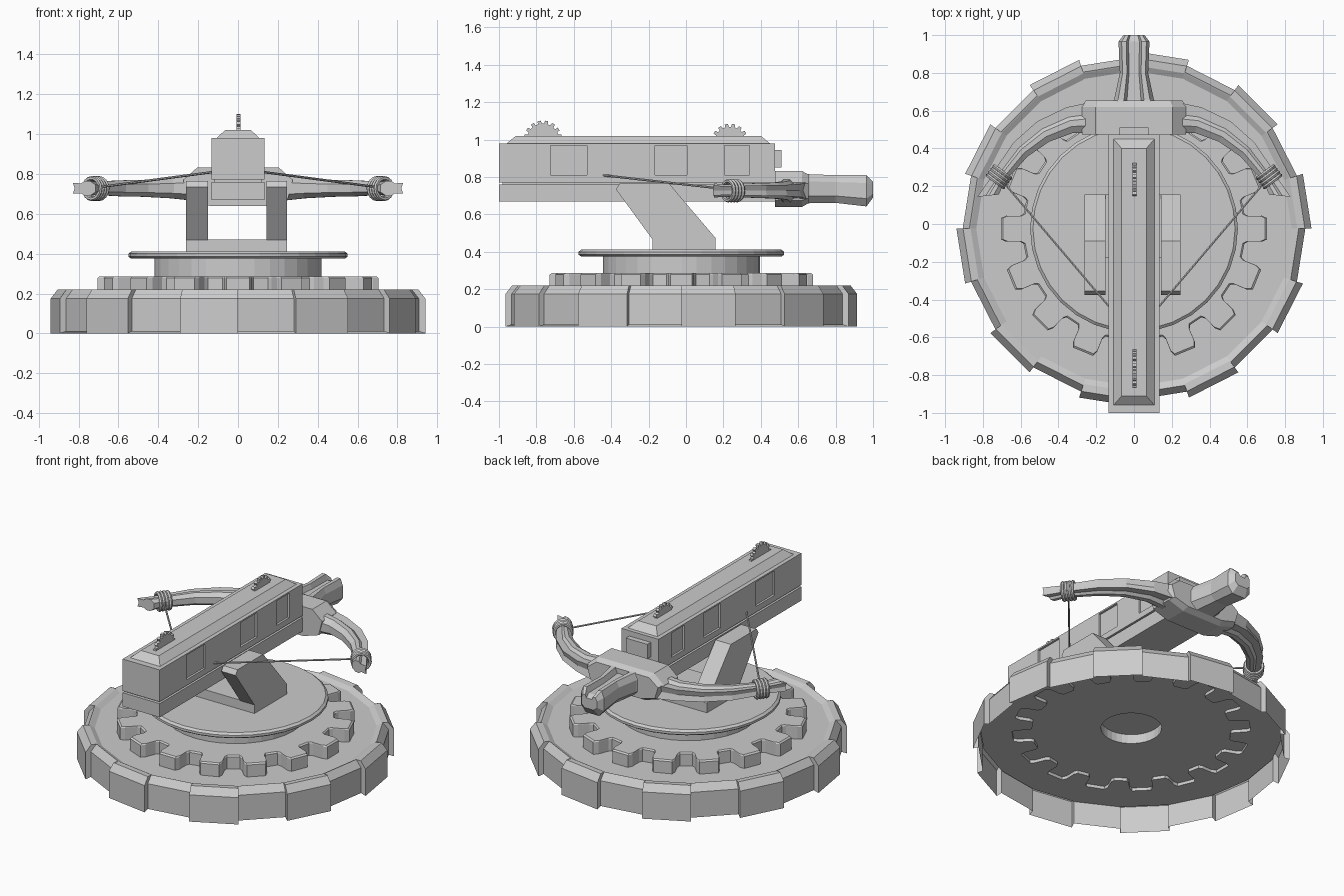
import bpy, bmesh
from math import sin, cos, pi, radians
from mathutils import Vector

if "Cube" in bpy.data.objects:
    bpy.data.objects.remove(bpy.data.objects["Cube"])

CY = -0.025  # centre of the round base in y


def finish(name, bm):
    bmesh.ops.remove_doubles(bm, verts=bm.verts, dist=0.0003)
    bmesh.ops.recalc_face_normals(bm, faces=bm.faces)
    me = bpy.data.meshes.new(name)
    bm.to_mesh(me)
    bm.free()
    ob = bpy.data.objects.new(name, me)
    bpy.context.collection.objects.link(ob)
    return ob


def loft(name, sections, ring=False, closed=True, caps=True):
    """Skin a row of sections; ring joins last to first, closed joins each section's ends."""
    bm = bmesh.new()
    rows = [[bm.verts.new(p) for p in s] for s in sections]
    n, m = len(rows), len(rows[0])
    for i in range(n if ring else n - 1):
        a, b = rows[i], rows[(i + 1) % n]
        for j in range(m if closed else m - 1):
            k = (j + 1) % m
            bm.faces.new((a[j], a[k], b[k], b[j]))
    if caps and not ring:
        bm.faces.new(rows[0])
        bm.faces.new(rows[-1])
    return finish(name, bm)


def lathe(name, profile, n=32):
    secs = [[(r * cos(2 * pi * i / n), CY + r * sin(2 * pi * i / n), z) for r, z in profile]
            for i in range(n)]
    return loft(name, secs, ring=True, closed=False)


def plate(name, loops, z):
    """Flat face with holes from 2D loops."""
    bm = bmesh.new()
    edges = []
    for lp in loops:
        vs = [bm.verts.new((x, y, z)) for x, y in lp]
        edges += [bm.edges.new((vs[i - 1], vs[i])) for i in range(len(vs))]
    bmesh.ops.triangle_fill(bm, use_beauty=True, use_dissolve=False, edges=edges)
    return finish(name, bm)


def box(name, x, y, z, taper=(0, 0)):
    tx, ty = taper
    def rect(dx, dy, h):
        return [(x[0] + dx, y[0] + dy, h), (x[1] - dx, y[0] + dy, h),
                (x[1] - dx, y[1] - dy, h), (x[0] + dx, y[1] - dy, h)]
    return loft(name, [rect(0, 0, z[0]), rect(tx, ty, z[1])])


def polar(r, deg, cy=CY):
    return (r * cos(radians(deg)), cy + r * sin(radians(deg)))


# stone ring: 20 blocks, every other one stands proud
secs = []
for k in range(20):
    R, z0 = (0.94, 0.0) if k % 2 == 0 else (0.907, 0.01)
    for a in (18 * k, 18 * k + 18):
        secs.append([(*polar(r, a), z) for r, z in
                     ((R, z0), (R, 0.175), (R - 0.035, 0.22), (0.865, 0.217), (0.835, 0.2))])
loft("stone_ring", secs, ring=True, closed=False)

# floor slab with a cog-shaped opening, and the big cog sitting in it
cog = []
for t in range(16):
    for da, r in ((-7.6, 0.59), (-6.4, 0.61), (-5.8, 0.68), (-4.6, 0.707),
                  (4.6, 0.707), (5.8, 0.68), (6.4, 0.61), (7.6, 0.59)):
        cog.append(polar(r, 22.5 * t + da))


def scaled(pts, f):
    return [(x * f, CY + (y - CY) * f) for x, y in pts]


hub = [polar(0.18, 360 * i / 32) for i in range(32)]
rim = [polar(0.835, 18 * k) for k in range(20)]
plate("floor_top", [rim, cog], 0.2)
plate("floor_underside", [[polar(0.9, 18 * k) for k in range(20)], cog], 0.155)
loft("cog_wall", [[(x, y, z) for x, y in cog] for z in (0.155, 0.278)], caps=False)
inner = scaled(cog, 0.985)
loft("cog_bevel", [[(x, y, 0.278) for x, y in cog], [(x, y, 0.286) for x, y in inner]], caps=False)
plate("cog_top", [inner], 0.286)
plate("cog_underside", [cog, hub], 0.175)

# axle socket below and turntable above
lathe("axle_socket", [(0.18, 0.175), (0.18, 0.235), (0, 0.235)])
lathe("turntable_neck", [(0.42, 0.28), (0.42, 0.38)])
lathe("turntable", [(0, 0.375), (0.535, 0.375), (0.55, 0.385), (0.55, 0.40), (0.535, 0.412), (0, 0.412)])

# leaning supports and the plate between them
side = [(-0.18, 0.41), (0.157, 0.41), (0.157, 0.475), (-0.09, 0.765), (-0.355, 0.765),
        (-0.375, 0.735), (-0.18, 0.468)]
for n, (xa, xb) in {"left": (-0.262, -0.15), "right": (0.142, 0.245)}.items():
    loft(n + "_support", [[(x, y, z) for y, z in side] for x in (xa, xb)])
box("support_plate", (-0.15, 0.142), (-0.18, 0.157), (0.41, 0.472))

# long barrel: lower rail, groove, main box with sunken side windows, sloped lid
box("lower_rail", (-0.134, 0.134), (-1.0, 0.475), (0.67, 0.76))
box("groove_core", (-0.118, 0.118), (-0.98, 0.46), (0.755, 0.81))
box("barrel_core", (-0.12, 0.12), (-0.99, 0.465), (0.79, 0.975))
box("barrel_sill", (-0.134, 0.134), (-1.0, 0.475), (0.772, 0.81))
for i, (ya, yb) in enumerate(((-1.0, -0.725), (-0.53, -0.165), (0.005, 0.205), (0.34, 0.475))):
    box(f"barrel_wall_{i}", (-0.134, 0.134), (ya, yb), (0.81, 0.978))
box("barrel_lid_base", (-0.134, 0.134), (-1.0, 0.475), (0.97, 0.98))
box("barrel_lid", (-0.113, 0.113), (-0.965, 0.455), (0.975, 1.02), (0.048, 0.055))
box("muzzle_plate", (-0.078, 0.078), (0.47, 0.51), (0.85, 0.945))

# small cogs poking through the lid
for n, cy, cz, R in (("rear", -0.765, 1.0, 0.102), ("front", 0.235, 0.985, 0.1)):
    pts = []
    for t in range(16):
        for da, f in ((-7, 0.84), (-5, 1), (5, 1), (7, 0.84)):
            a = radians(22.5 * t + 11.25 + da)
            pts.append((cy + R * f * cos(a), cz + R * f * sin(a)))
    loft(n + "_small_cog", [[(x, y, z) for y, z in pts] for x in (-0.008, 0.012)])

# bow centre block
half = [(0.14, 0.64), (0.25, 0.675), (0.275, 0.77), (0.205, 0.832)]
prof = half + [(-x, z) for x, z in reversed(half)]
loft("bow_block", [[(x * f, y, 0.74 + (z - 0.74) * g) for x, z in prof]
                   for y, f, g in ((0.475, 1, 1), (0.62, 1, 1), (0.655, 0.93, 0.8))])

# grooved fore stock
sec = [(-0.6, 0), (0.6, 0), (1, 0.25), (1, 0.75), (0.8, 1), (0.5, 1), (0.35, 0.78)]
sec += [(-u, v) for u, v in reversed(sec[2:])]
loft("fore_stock", [[(u * w, y, a + v * (b - a)) for u, v in sec] for y, w, a, b in
                    ((0.58, 0.16, 0.65, 0.83), (0.66, 0.105, 0.66, 0.815), (0.80, 0.075, 0.662, 0.81),
                     (0.965, 0.082, 0.643, 0.81), (1.0, 0.056, 0.69, 0.775))])

# bow arms, rope coils and strings
path = [(0.2, 0.565, 0.17, 0.13), (0.34, 0.55, 0.14, 0.10), (0.48, 0.49, 0.125, 0.085),
        (0.60, 0.395, 0.105, 0.08), (0.69, 0.28, 0.085, 0.07), (0.735, 0.21, 0.08, 0.065),
        (0.772, 0.15, 0.09, 0.075)]
arm = [(-0.5, -0.25), (-0.5, 0.25), (-0.25, 0.5), (-0.02, 0.5), (0.12, 0.33), (0.5, 0.36),
       (0.42, 0.0), (0.5, -0.36), (0.12, -0.33), (-0.02, -0.5), (-0.25, -0.5)]
for s, n in ((1, "right"), (-1, "left")):
    secs = []
    for i, (x, y, w, h) in enumerate(path):
        p, q = path[max(i - 1, 0)], path[min(i + 1, len(path) - 1)]
        t = Vector((q[0] - p[0], q[1] - p[1])).normalized()
        skew = 0.07 if i == len(path) - 1 else 0  # slanted tip
        secs.append([(s * (x - t.y * u * w + t.x * u * skew), y + t.x * u * w + t.y * u * skew,
                      0.728 + v * h) for u, v in arm])
    loft(n + "_bow_arm", secs)
    d = Vector((s * 0.6, -0.8, 0))
    for k in range(4):
        bpy.ops.mesh.primitive_torus_add(
            major_radius=0.052, minor_radius=0.011, major_segments=16, minor_segments=6,
            location=Vector((s * 0.715, 0.25, 0.727)) + d * (k - 1.5) * 0.02,
            rotation=d.to_track_quat('Z', 'Y').to_euler())
        bpy.context.object.name = f"{n}_rope_coil_{k}"
    a, b = Vector((s * 0.69, 0.22, 0.735)), Vector((s * 0.125, -0.445, 0.81))
    bpy.ops.mesh.primitive_cylinder_add(vertices=6, radius=0.006, depth=(b - a).length,
                                        location=(a + b) / 2,
                                        rotation=(b - a).to_track_quat('Z', 'Y').to_euler())
    bpy.context.object.name = n + "_bow_string"
